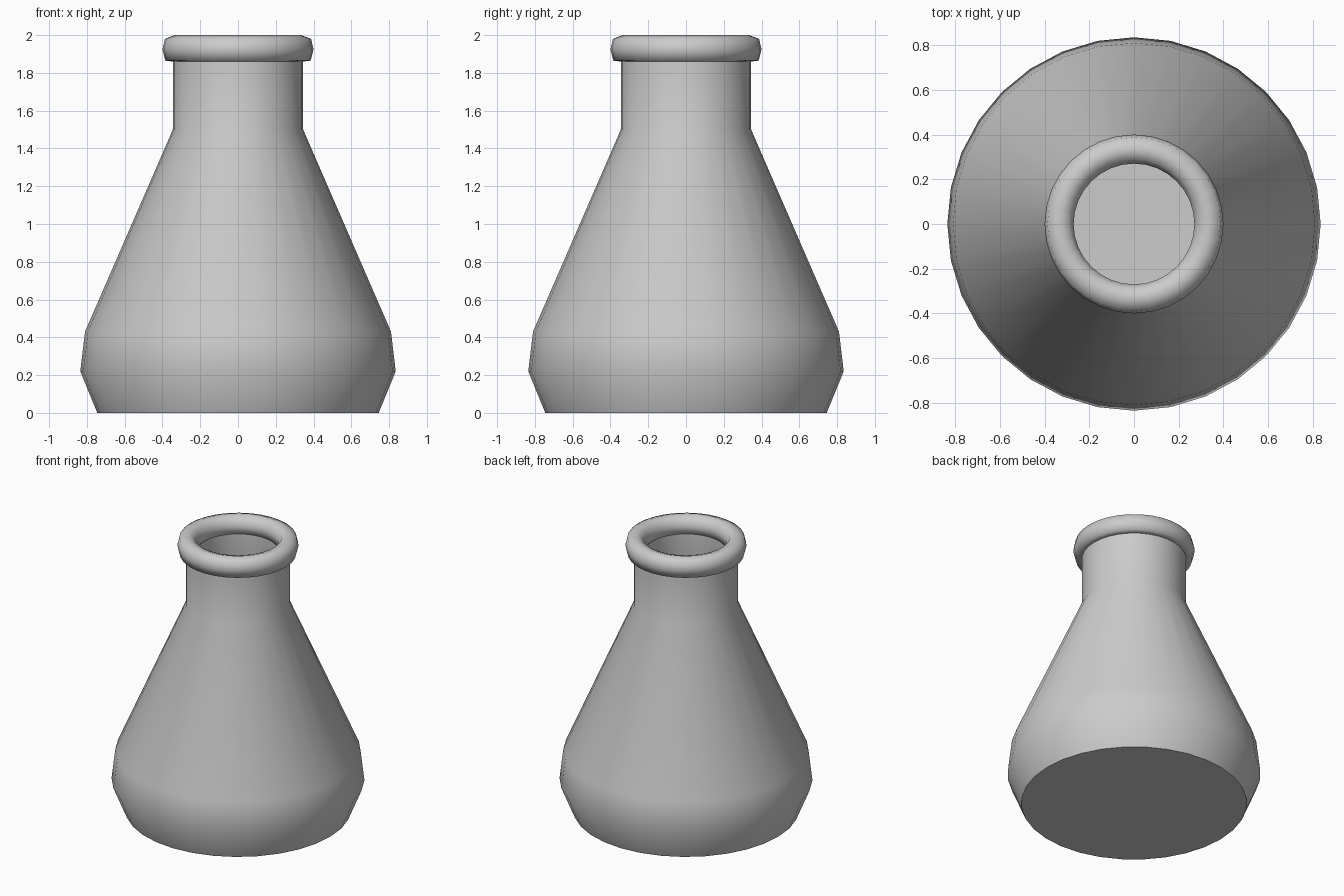
import bpy
import math

cube = bpy.data.objects.get("Cube")
if cube:
    bpy.data.objects.remove(cube, do_unlink=True)

SIDES = 32

glass = bpy.data.materials.new("light grey")
glass.use_nodes = True
glass.diffuse_color = (0.6, 0.6, 0.6, 1)
glass.node_tree.nodes["Principled BSDF"].inputs["Base Color"].default_value = (0.6, 0.6, 0.6, 1)


def lathe(name, profile, closed=False, angle=50):
    """Spin (radius, height) points around z; a zero radius makes a pole."""
    verts, rings, faces = [], [], []
    for r, z in profile:
        count = SIDES if r > 0 else 1
        rings.append([len(verts) + i for i in range(count)])
        for i in range(count):
            a = math.tau * i / SIDES
            verts.append((r * math.cos(a), r * math.sin(a), z))
    pairs = list(zip(rings, rings[1:]))
    if closed:
        pairs.append((rings[-1], rings[0]))
    for low, high in pairs:
        for i in range(SIDES):
            j = (i + 1) % SIDES
            quad = [low[i % len(low)], low[j % len(low)],
                    high[j % len(high)], high[i % len(high)]]
            faces.append(list(dict.fromkeys(quad)))
    mesh = bpy.data.meshes.new(name)
    mesh.from_pydata(verts, [], faces)
    mesh.materials.append(glass)
    obj = bpy.data.objects.new(name, mesh)
    bpy.context.collection.objects.link(obj)
    bpy.ops.object.select_all(action="DESELECT")
    obj.select_set(True)
    bpy.context.view_layer.objects.active = obj
    bpy.ops.object.shade_smooth_by_angle(angle=math.radians(angle))
    return obj


# Hollow body: flat base, swollen foot, cone and neck, then the inner wall
lathe("flask_body", [
    (0, 0), (0.745, 0), (0.835, 0.22), (0.81, 0.43), (0.345, 1.5), (0.345, 1.9),
    (0.275, 1.9), (0.275, 1.48), (0.74, 0.41), (0.76, 0.24), (0.69, 0.07), (0, 0.05),
])

# Rounded rim wrapped around the mouth
lathe("mouth_rim", [
    (0.345, 1.86), (0.385, 1.865), (0.4, 1.925), (0.387, 1.98), (0.335, 2.0),
    (0.29, 1.985), (0.27, 1.935), (0.27, 1.88),
], closed=True, angle=75)
